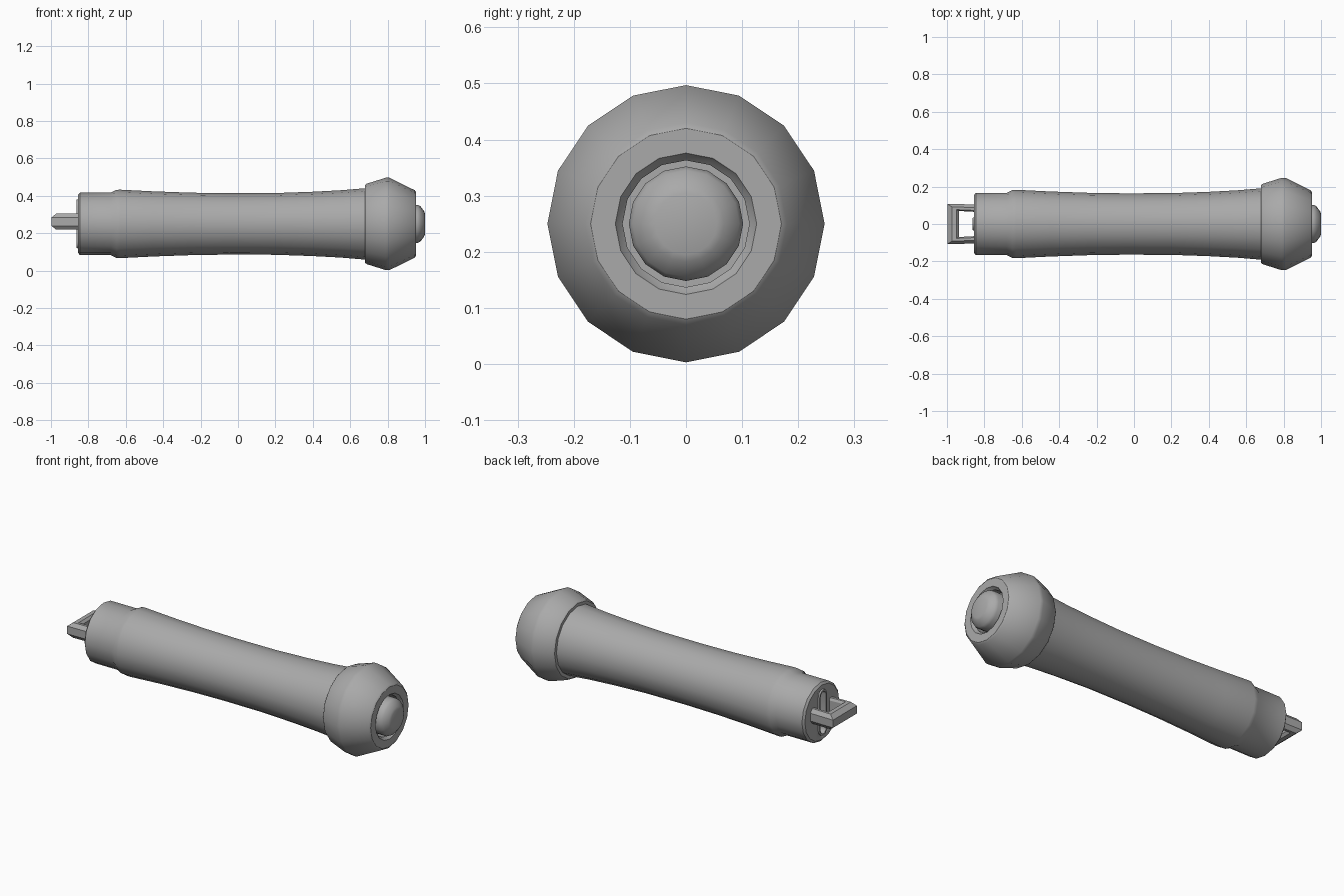
import bpy, bmesh, math
from mathutils import Vector

if "Cube" in bpy.data.objects:
    bpy.data.objects.remove(bpy.data.objects["Cube"])

CZ = 0.25    # height of the long axis
SIDES = 16

grey = bpy.data.materials.new("plain_grey")
grey.use_nodes = True
colour = (0.4, 0.4, 0.4, 1)
grey.diffuse_color = colour
grey.node_tree.nodes["Principled BSDF"].inputs["Base Color"].default_value = colour


def finish(name, bm, angle=35):
    bmesh.ops.recalc_face_normals(bm, faces=bm.faces[:])
    mesh = bpy.data.meshes.new(name)
    bm.to_mesh(mesh)
    bm.free()
    mesh.materials.append(grey)
    ob = bpy.data.objects.new(name, mesh)
    bpy.context.collection.objects.link(ob)
    bpy.ops.object.select_all(action='DESELECT')
    ob.select_set(True)
    bpy.context.view_layer.objects.active = ob
    bpy.ops.object.shade_smooth_by_angle(angle=math.radians(angle))
    return ob


def bridge(bm, loops):
    for a, b in zip(loops, loops[1:]):
        n = len(a)
        for i in range(n):
            j = (i + 1) % n
            bm.faces.new((a[i], a[j], b[j], b[i]))


def turned(name, profile, closed=False):
    """Turn (x, radius) points around the long axis."""
    bm = bmesh.new()
    rings = []
    for x, r in profile:
        angles = [math.tau * i / SIDES for i in range(SIDES)]
        rings.append([bm.verts.new((x, r * math.sin(a), CZ + r * math.cos(a)))
                      for a in angles])
    if closed:
        bridge(bm, rings + rings[:1])
    else:
        bridge(bm, rings)
        bm.faces.new(rings[0])
        bm.faces.new(rings[-1])
    return finish(name, bm)


def capsule(bm, x, half_w, half_h, n=6):
    """Upright rounded slot outline at a given x."""
    pts = []
    for side in (1, -1):
        for i in range(n + 1):
            a = math.pi * i / n
            pts.append(bm.verts.new((x, side * half_w * math.cos(a),
                       CZ + side * (half_h - half_w + half_w * math.sin(a)))))
    return pts


# Grip with a stepped collar and a gentle waist
grip = turned("grip", [
    (-0.855, 0.155), (-0.845, 0.167), (-0.68, 0.167), (-0.65, 0.182),
    (-0.63, 0.183), (-0.45, 0.174), (-0.25, 0.167), (-0.05, 0.164),
    (0.2, 0.165), (0.4, 0.172), (0.55, 0.18), (0.72, 0.194)])

# Slot in the end of the grip
bm = bmesh.new()
ends = [capsule(bm, x, 0.024, 0.12) for x in (-0.9, -0.82)]
bridge(bm, ends)
for e in ends:
    bm.faces.new(e)
cutter = finish("slot_cutter", bm)
cutter.hide_render = True
cutter.hide_viewport = True
cut = grip.modifiers.new("slot", 'BOOLEAN')
cut.operation = 'DIFFERENCE'
cut.solver = 'EXACT'
cut.object = cutter

# Thin raised lip around the slot
bm = bmesh.new()
loops = [capsule(bm, x, w, h) for x, w, h in (
    (-0.85, 0.036, 0.132), (-0.863, 0.033, 0.129),
    (-0.863, 0.024, 0.12), (-0.85, 0.024, 0.12))]
bridge(bm, loops + loops[:1])
finish("slot_lip", bm)

# Flared pommel with a stepped recess
turned("pommel", [
    (0.69, 0.17), (0.68, 0.18), (0.68, 0.208), (0.688, 0.215), (0.79, 0.247),
    (0.81, 0.247), (0.945, 0.18), (0.952, 0.17), (0.952, 0.126), (0.945, 0.122),
    (0.935, 0.113), (0.89, 0.113), (0.89, 0.05)], closed=True)

# Push button in the recess
turned("end_button", [
    (0.88, 0.102), (0.96, 0.102), (0.975, 0.095), (0.995, 0.068), (1.0, 0.055)])

# Flat strap loop: a faceted section swept along a mitred U path
path = [Vector(p) for p in ((-0.84, 0.08), (-0.96, 0.084),
                            (-0.96, -0.084), (-0.84, -0.08))]
mitre = [Vector(d) for d in ((0, 1), (-1, 0.6), (-1, -0.6), (0, -1))]
section = [(0.038, 0.022), (0.012, 0.043), (-0.012, 0.043), (-0.024, 0.03)]
section += [(o, -z) for o, z in reversed(section)]
bm = bmesh.new()
loops = []
for p, d in zip(path, mitre):
    loops.append([])
    for out, z in section:
        q = p + d * (out * (0.65 if d.x == 0 else 1))
        loops[-1].append(bm.verts.new((q.x, q.y, CZ + 0.012 + z)))
bridge(bm, loops)
bm.faces.new(loops[0])
bm.faces.new(loops[-1])
finish("strap_loop", bm, 25)
